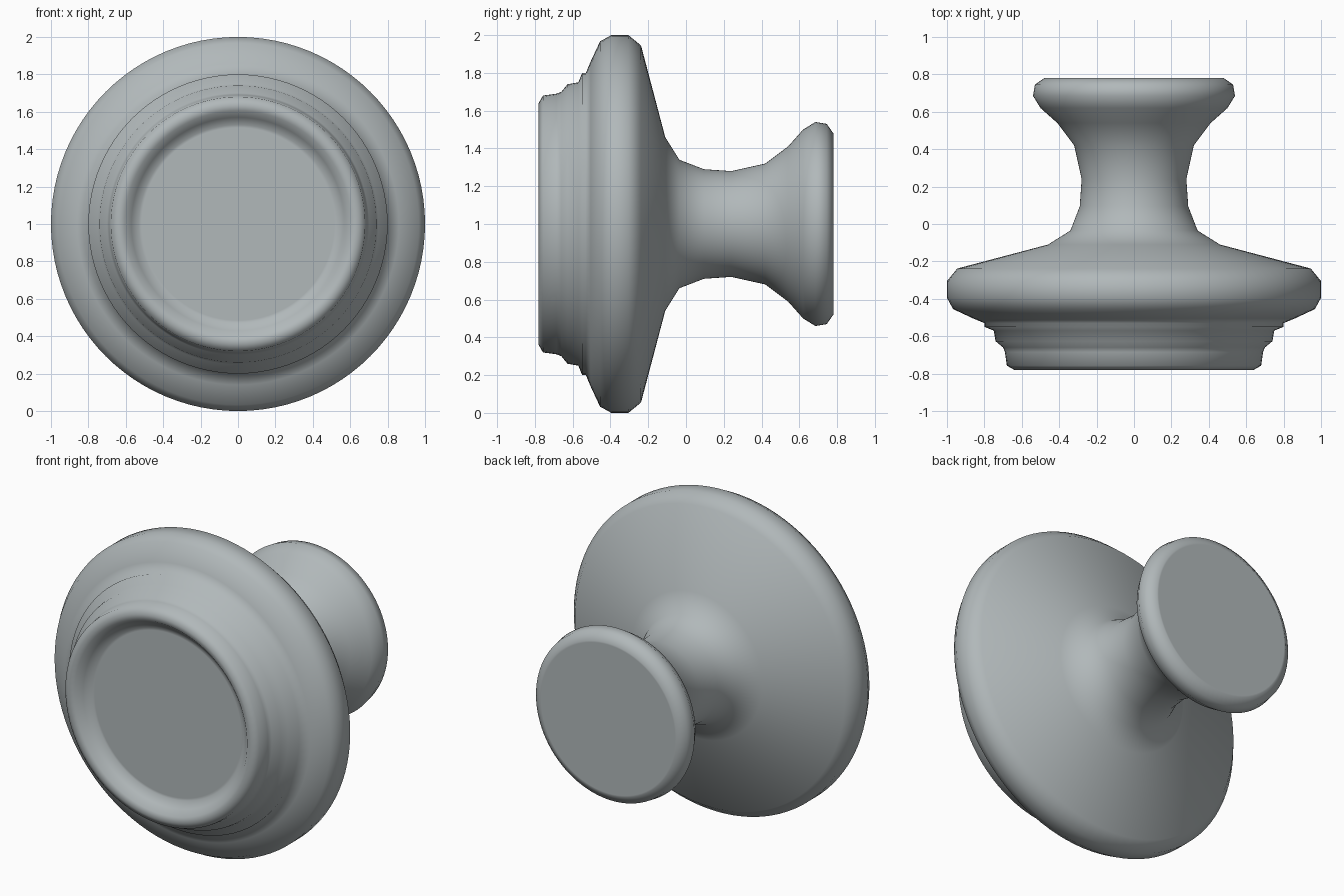
import bpy, bmesh, math

if "Cube" in bpy.data.objects:
    bpy.data.objects.remove(bpy.data.objects["Cube"])

SEGMENTS = 96
CENTRE_Z = 1.0


def lathe(name, profile):
    """Revolve (y, radius) points around the y axis, closing both ends with discs."""
    bm = bmesh.new()
    rings = []
    for y, r in profile:
        rings.append([bm.verts.new((r * math.cos(a), y, CENTRE_Z + r * math.sin(a)))
                      for a in (2 * math.pi * i / SEGMENTS for i in range(SEGMENTS))])
    for lower, upper in zip(rings, rings[1:]):
        for i in range(SEGMENTS):
            j = (i + 1) % SEGMENTS
            bm.faces.new((lower[i], lower[j], upper[j], upper[i]))
    bm.faces.new(rings[0])
    bm.faces.new(rings[-1])
    for face in bm.faces:
        face.smooth = True
    bmesh.ops.recalc_face_normals(bm, faces=bm.faces)
    mesh = bpy.data.meshes.new(name)
    bm.to_mesh(mesh)
    bm.free()
    obj = bpy.data.objects.new(name, mesh)
    bpy.context.collection.objects.link(obj)
    return obj


profile = [
    # recessed front dish and rim
    (-0.70, 0.515), (-0.70, 0.53), (-0.735, 0.57), (-0.773, 0.605), (-0.78, 0.64), (-0.757, 0.68),
    # stepped collar
    (-0.685, 0.69), (-0.66, 0.70), (-0.627, 0.74), (-0.57, 0.75), (-0.55, 0.80), (-0.53, 0.80),
    # wide flange
    (-0.505, 0.86), (-0.455, 0.967), (-0.395, 1.0), (-0.305, 1.0), (-0.238, 0.945),
    # waisted stem
    (-0.11, 0.46), (-0.035, 0.34), (0.095, 0.29), (0.24, 0.28), (0.42, 0.32),
    # flared end
    (0.54, 0.41), (0.62, 0.50), (0.685, 0.54), (0.745, 0.53), (0.78, 0.48), (0.78, 0.47),
]
knob = lathe("turned_knob", profile)

# Blue-grey metal
metal = bpy.data.materials.new("grey_metal")
metal.diffuse_color = (0.44, 0.48, 0.49, 1.0)
metal.use_nodes = True
metal.node_tree.nodes["Principled BSDF"].inputs["Base Color"].default_value = metal.diffuse_color
knob.data.materials.append(metal)
